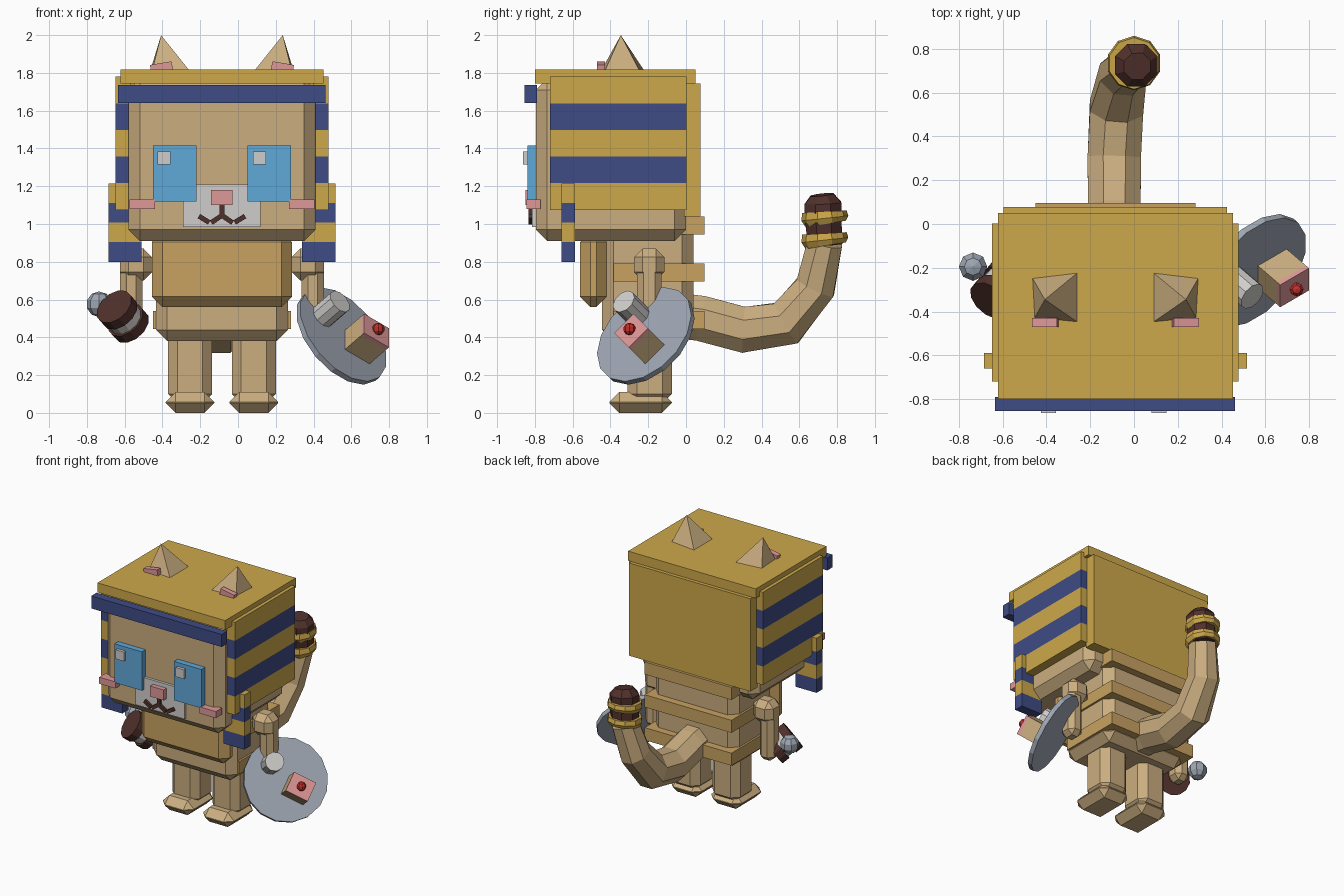
import bpy, bmesh, math
from mathutils import Vector, Matrix

if "Cube" in bpy.data.objects:
    bpy.data.objects.remove(bpy.data.objects["Cube"])


def lin(c):
    c /= 255
    return c / 12.92 if c <= 0.04045 else ((c + 0.055) / 1.055) ** 2.4


def material(name, *rgb):
    m = bpy.data.materials.new(name)
    m.diffuse_color = (*[lin(c) for c in rgb], 1)
    m.use_nodes = True
    m.node_tree.nodes["Principled BSDF"].inputs["Base Color"].default_value = m.diffuse_color
    return m


TAN = material("tan fur", 203, 174, 128)
OCHRE = material("ochre wrap", 200, 162, 97)
GOLD = material("gold cloth", 206, 169, 75)
BLUE = material("navy cloth", 62, 76, 134)
SKY = material("sky blue", 96, 168, 216)
PINK = material("pink", 223, 152, 152)
DARK = material("dark brown", 80, 48, 43)
PALE = material("pale grey", 208, 206, 203)
GREY = material("steel grey", 158, 166, 178)
RED = material("cherry red", 195, 48, 44)

MID = -0.085  # symmetry plane of the body


def finish(name, bm, *mats):
    bmesh.ops.recalc_face_normals(bm, faces=bm.faces[:])
    me = bpy.data.meshes.new(name)
    bm.to_mesh(me)
    bm.free()
    for m in mats:
        me.materials.append(m)
    ob = bpy.data.objects.new(name, me)
    bpy.context.collection.objects.link(ob)
    return ob


def box(name, x, y, z, mat, bevel=0, bands=None, mat2=None, frame=None):
    """Box from (min, max) ranges, optionally chamfered, striped or reframed."""
    bm = bmesh.new()
    size = [r[1] - r[0] for r in (x, y, z)]
    mid = [(r[1] + r[0]) / 2 for r in (x, y, z)]
    bmesh.ops.create_cube(bm, size=1, matrix=Matrix.Translation(mid) @ Matrix.Diagonal((*size, 1)))
    if bevel:
        bmesh.ops.bevel(bm, geom=bm.edges[:], offset=bevel, segments=1, affect='EDGES', profile=0.5)
    if bands:
        step = size[2] / bands
        for i in range(1, bands):
            bmesh.ops.bisect_plane(bm, geom=bm.verts[:] + bm.edges[:] + bm.faces[:],
                                   plane_co=(0, 0, z[1] - i * step), plane_no=(0, 0, 1))
        for f in bm.faces:
            i = int((z[1] - f.calc_center_median().z) / step)
            f.material_index = min(i, bands - 1) % 2
    if frame:
        bm.transform(frame)
    return finish(name, bm, *([mat, mat2] if mat2 else [mat]))


def pair(name, x, *args, **kw):
    """The same box on both sides of the body; x is the distance from the middle."""
    box("left_" + name, (MID - x[1], MID - x[0]), *args, **kw)
    box("right_" + name, (MID + x[0], MID + x[1]), *args, **kw)


def tube(name, path, radii, mat, sides=8, frame=None):
    """Low-poly tube through path points, rings square to the path in the y-z sense."""
    bm = bmesh.new()
    pts = [Vector(p) for p in path]
    rings = []
    for i, p in enumerate(pts):
        d = (pts[min(i + 1, len(pts) - 1)] - pts[max(i - 1, 0)]).normalized()
        u = (Vector((1, 0, 0)) - d * d.x).normalized()
        v = d.cross(u)
        ang = [2 * math.pi * (k + 0.5) / sides for k in range(sides)]
        rings.append([bm.verts.new(p + radii[i] * (u * math.cos(a) + v * math.sin(a))) for a in ang])
    for a, b in zip(rings, rings[1:]):
        for k in range(sides):
            bm.faces.new((a[k], a[(k + 1) % sides], b[(k + 1) % sides], b[k]))
    bm.faces.new(rings[0])
    bm.faces.new(rings[-1])
    if frame:
        bm.transform(frame)
    return finish(name, bm, mat)


def ball(name, centre, r, mat, sides=8):
    bm = bmesh.new()
    bmesh.ops.create_uvsphere(bm, u_segments=sides, v_segments=5, radius=r,
                              matrix=Matrix.Translation(centre))
    return finish(name, bm, mat)


def frame(origin, normal, side):
    n = Vector(normal).normalized()
    v = Vector(side)
    v = (v - n * v.dot(n)).normalized()
    u = v.cross(n)
    m = Matrix((u, v, n)).transposed().to_4x4()
    return Matrix.Translation(origin) @ m


# head and face
box("head", (-0.58, 0.41), (-0.795, 0.0), (0.91, 1.77), TAN, 0.06)
box("muzzle", (-0.29, 0.12), (-0.815, -0.78), (0.985, 1.21), PALE)
box("nose", (-0.143, -0.03), (-0.85, -0.80), (1.10, 1.18), PINK)
pair("eye", (0.135, 0.365), (-0.84, -0.78), (1.12, 1.415), SKY)
for side, x in (("left", -0.425), ("right", 0.08)):
    box(side + "_eye_glint", (x, x + 0.068), (-0.862, -0.83), (1.315, 1.385), PALE)
pair("cheek", (0.355, 0.49), (-0.845, -0.77), (1.08, 1.13), PINK)
box("mouth_stem", (MID - 0.013, MID + 0.013), (-0.835, -0.81), (1.03, 1.11), DARK)
for s in (-1, 1):
    for i, (cx, tilt) in enumerate(((0.03, s * 0.6), (0.095, -s * 0.55))):
        fr = Matrix.Translation((MID + s * cx, -0.823, 1.025)) @ Matrix.Rotation(tilt, 4, 'Y')
        box("mouth_stroke", (-0.032, 0.032), (-0.012, 0.012), (-0.013, 0.013), DARK, frame=fr)

# ears
for s, side in ((-1, "left"), (1, "right")):
    bm = bmesh.new()
    base = [(0.17, -0.22, 1.81), (0.38, -0.245, 1.81), (0.37, -0.43, 1.81), (0.17, -0.45, 1.81)]
    vs = [bm.verts.new((MID + s * x, y, z)) for x, y, z in base]
    tip = bm.verts.new((MID + s * 0.322, -0.345, 2.0))
    bm.faces.new(vs)
    for k in range(4):
        bm.faces.new((vs[k], vs[(k + 1) % 4], tip))
    finish(side + "_ear", bm, TAN)
    fr = Matrix.Translation((MID + s * 0.32, -0.45, 1.827)) @ Matrix.Rotation(s * 0.17, 4, 'Y')
    box(side + "_inner_ear", (-0.058, 0.058), (-0.02, 0.02), (-0.025, 0.025), PINK, frame=fr)

# striped headdress
box("headdress_top", (-0.622, 0.452), (-0.80, 0.05), (1.745, 1.817), GOLD)
box("headdress_back", (-0.595, 0.425), (-0.01, 0.077), (1.04, 1.745), GOLD)
box("headdress_brow_band", (-0.635, 0.462), (-0.855, -0.79), (1.64, 1.735), BLUE)
pair("headdress_side", (0.485, 0.563), (-0.72, 0.003), (1.075, 1.78), GOLD, bands=5, mat2=BLUE)
pair("headdress_lappet", (0.425, 0.60), (-0.66, -0.588), (0.80, 1.215), GOLD, bands=4, mat2=BLUE)

# body with wraps
box("torso", (-0.435, 0.265), (-0.445, 0.04), (0.38, 1.02), TAN, 0.06)
box("chest_wrap", (-0.455, 0.285), (-0.56, -0.42), (0.56, 0.96), OCHRE, 0.055)
for z in (0.445, 0.695, 0.945):
    box("body_wrap", (-0.45, 0.28), (-0.385, 0.097), (z, z + 0.095), OCHRE)

# legs, feet and arms
pair("leg", (0.052, 0.285), (-0.31, -0.075), (0.05, 0.43), TAN, 0.05)
pair("foot", (0.04, 0.298), (-0.405, -0.075), (0.0, 0.11), TAN, 0.052)
pair("shoulder", (0.37, 0.54), (-0.275, -0.115), (0.70, 0.87), TAN, 0.045)
pair("arm", (0.42, 0.54), (-0.26, -0.13), (0.42, 0.82), TAN, 0.035)

# tail with banded tip
tube("tail", [(-0.09, 0.0, 0.51), (-0.09, 0.08, 0.50), (-0.09, 0.305, 0.44), (-0.08, 0.53, 0.475),
              (-0.05, 0.685, 0.665), (0.0, 0.735, 0.90)],
     [0.13, 0.13, 0.132, 0.132, 0.115, 0.1], TAN)
tube("tail_tip", [(0.0, 0.735, 0.89), (0.01, 0.725, 1.07), (0.01, 0.725, 1.11), (0.015, 0.72, 1.155)],
     [0.1, 0.105, 0.105, 0.065], DARK)
for z in (0.885, 1.0):
    tube("tail_band", [(0.0, 0.74, z), (0.0, 0.735, z + 0.03), (0.0, 0.733, z + 0.065)],
         [0.108, 0.125, 0.118], GOLD, 10)

# plate with cake, cherry and round sweet on the right hand
plate = frame((0.55, -0.215, 0.41), (0.63, -0.54, 0.54), (0, 0.707, 0.707))
tube("plate", [(0, 0, -0.02), (0, 0, 0.012)], [0.298, 0.298], GREY, 16, plate)
inv = plate.inverted()
c = inv @ Vector((0.68, -0.245, 0.39))
u, v = (c.x - 0.085, c.x + 0.085), (c.y - 0.072, c.y + 0.072)
box("cake", u, v, (0.0, 0.15), TAN, frame=plate)
box("cake_icing", u, v, (0.15, 0.172), PINK, frame=plate)
ball("cherry", plate @ Vector((c.x, c.y, 0.187)), 0.033, RED)
c = inv @ Vector((0.505, -0.30, 0.56))
tube("round_sweet", [(c.x, c.y, 0.01), (c.x, c.y, 0.155)], [0.068, 0.068], PALE, 10, plate)

# layered biscuit and grey ball in the left hand
biscuit = frame((-0.61, -0.295, 0.51), (-0.5, -0.62, 0.58), (0, 0.707, 0.707))
for name, a, b, r, m in (("biscuit_front", 0.03, 0.09, 0.108, DARK), ("biscuit_filling", -0.03, 0.03, 0.095, PALE),
                         ("biscuit_back", -0.09, -0.03, 0.108, DARK)):
    tube(name, [(0, 0, a), (0, 0, b)], [r, r], m, 12, biscuit)
ball("grey_ball", (-0.735, -0.195, 0.575), 0.068, GREY)
